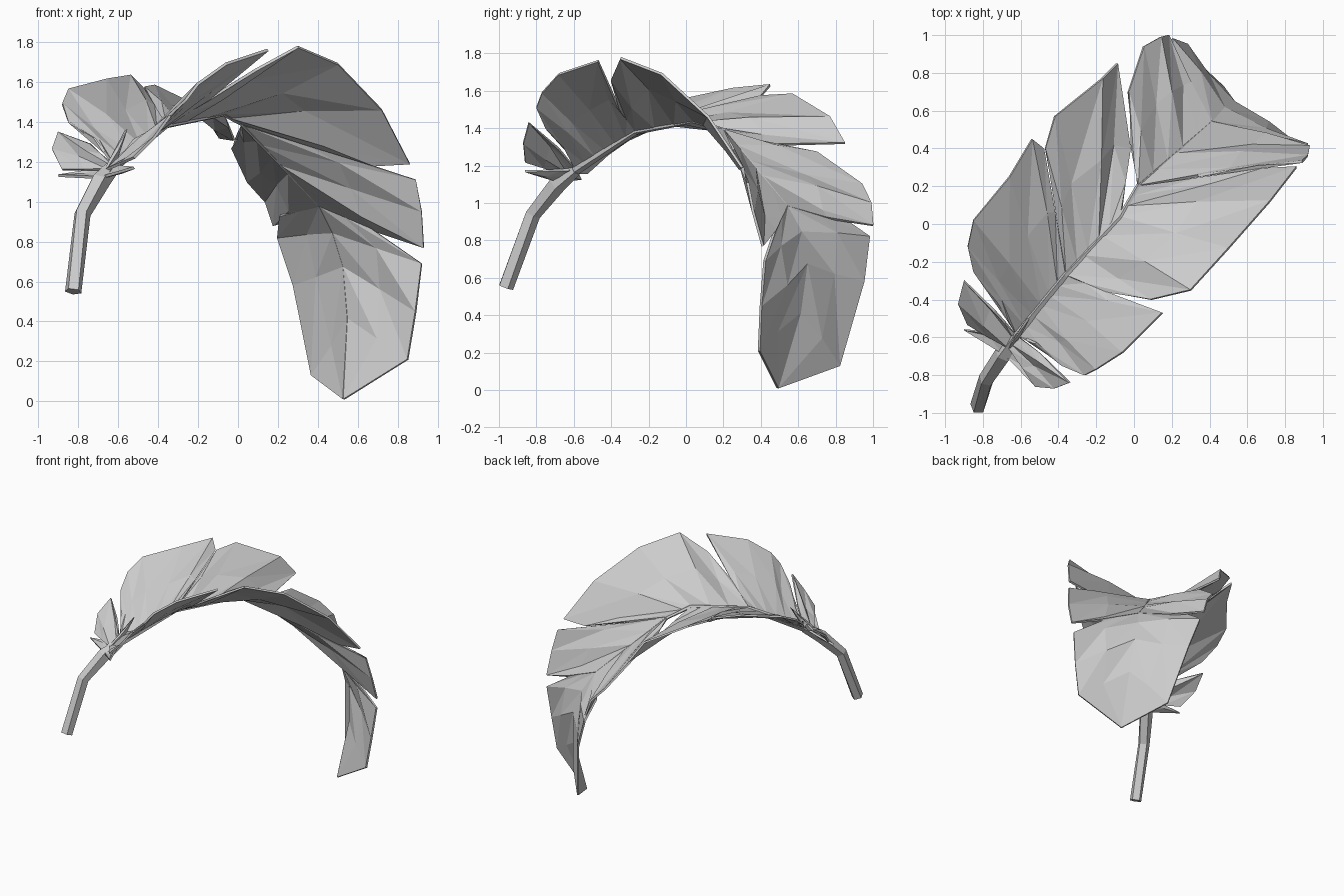
import bpy
import bmesh
import math
from mathutils import Vector

default_cube = bpy.data.objects.get("Cube")
if default_cube:
    bpy.data.objects.remove(default_cube, do_unlink=True)

# One plain grey covers the whole leaf
grey = bpy.data.materials.new("leaf grey")
grey.use_nodes = True
grey.diffuse_color = (0.6, 0.6, 0.6, 1)
grey.node_tree.nodes["Principled BSDF"].inputs["Base Color"].default_value = grey.diffuse_color


def add_object(name, bm):
    """Turn a bmesh into a flat shaded object."""
    bmesh.ops.remove_doubles(bm, verts=bm.verts, dist=0.001)
    bmesh.ops.recalc_face_normals(bm, faces=bm.faces)
    mesh = bpy.data.meshes.new(name)
    bm.to_mesh(mesh)
    bm.free()
    mesh.materials.append(grey)
    obj = bpy.data.objects.new(name, mesh)
    bpy.context.collection.objects.link(obj)
    return obj


def along_path(path, t):
    """Point at fraction t of a path, counted by its segments."""
    place = t * (len(path) - 1)
    i = min(int(place), len(path) - 2)
    return Vector(path[i]).lerp(Vector(path[i + 1]), place - i)


def add_lobe(name, root, rim, pucker=0.015):
    """Thin folded sheet from a stretch of midrib out to the rim points."""
    last = len(rim) - 1
    rim = [Vector(point) for point in rim]
    normal = (rim[0] - Vector(root[0])).cross(rim[last // 2] - Vector(root[0])).normalized()
    bm = bmesh.new()
    rows = []
    for i, outer in enumerate(rim):
        inner = along_path(root, i / last)
        middle = inner.lerp(outer, 0.5)
        if 0 < i < last:
            middle += normal * pucker * (-1) ** i
        rows.append([bm.verts.new(point) for point in (inner, middle, outer)])
    for row, following in zip(rows, rows[1:]):
        for k in range(2):
            a, b, c, d = row[k], row[k + 1], following[k + 1], following[k]
            for corners in ((a, b, c), (a, c, d)):
                p, q, r = (vert.co for vert in corners)
                if (q - p).cross(r - p).length > 1e-6:
                    bm.faces.new(corners)
    obj = add_object(name, bm)
    sheet = obj.modifiers.new("thickness", "SOLIDIFY")
    sheet.thickness = 0.014
    sheet.offset = 0
    return obj


def add_stalk(name, path, radii, sides=5):
    """Tapering many sided tube along a path."""
    points = [Vector(point) for point in path]
    bm = bmesh.new()
    rings = []
    for i, point in enumerate(points):
        along = points[min(i + 1, len(points) - 1)] - points[max(i - 1, 0)]
        turn = along.to_track_quat("Z", "Y")
        ring = []
        for k in range(sides):
            angle = math.tau * k / sides
            offset = Vector((math.cos(angle), math.sin(angle), 0)) * radii[i]
            ring.append(bm.verts.new(point + turn @ offset))
        rings.append(ring)
    for low, high in zip(rings, rings[1:]):
        for k in range(sides):
            n = (k + 1) % sides
            bm.faces.new((low[k], low[n], high[n], high[k]))
    bm.faces.new(rings[0])
    bm.faces.new(rings[-1])
    return add_object(name, bm)


# Points along the arching midrib
base = (-0.62, -0.59, 1.18)
rise = (-0.36, -0.27, 1.385)
crown = (-0.07, 0.04, 1.44)
bend = (0.02, 0.2, 1.39)
drop = (0.41, 0.54, 0.98)
fold = (0.5, 0.64, 0.8)
knee = (0.56, 0.65, 0.55)
tip = (0.53, 0.49, 0.01)

# Stem and midrib
add_stalk("stem", [(-0.825, -0.965, 0.55), (-0.78, -0.82, 0.94), (-0.69, -0.69, 1.1), base],
          [0.043, 0.043, 0.05, 0.035])
add_stalk("midrib", [base, rise, crown, bend, drop], [0.03, 0.02, 0.015, 0.012, 0.008])

# Lobes on the left-hand edge of the blade, from the base to the bend
collar = (-0.66, -0.66, 1.16)
add_lobe("rear_base_lobe", [collar, base],
         [(-0.88, -0.53, 1.16), (-0.93, -0.42, 1.26), (-0.9, -0.3, 1.345), (-0.74, -0.46, 1.29)])
add_lobe("rear_lower_lobe", [base, rise],
         [(-0.72, -0.43, 1.32), (-0.85, -0.25, 1.4), (-0.88, -0.12, 1.49), (-0.85, 0.02, 1.56),
          (-0.66, 0.25, 1.61), (-0.54, 0.45, 1.63), (-0.48, 0.4, 1.57)])
add_lobe("rear_middle_lobe", [rise, crown],
         [(-0.43, 0.2, 1.5), (-0.47, 0.4, 1.57), (-0.42, 0.57, 1.58), (-0.17, 0.77, 1.46),
          (-0.09, 0.85, 1.32), (-0.02, 0.4, 1.31)])
add_lobe("rear_upper_lobe", [bend, drop],
         [(-0.01, 0.4, 1.31), (-0.03, 0.7, 1.27), (0.05, 0.94, 1.1), (0.14, 0.99, 1.0),
          (0.18, 1.0, 0.88), (0.3, 0.75, 0.92)])

# Lobes on the right-hand edge of the blade
add_lobe("front_base_lobe", [collar, base],
         [(-0.52, -0.86, 1.22), (-0.42, -0.87, 1.32), (-0.34, -0.84, 1.43), (-0.5, -0.68, 1.29)])
add_lobe("front_lower_lobe", [base, rise],
         [(-0.52, -0.63, 1.31), (-0.38, -0.75, 1.4), (-0.26, -0.8, 1.51), (-0.2, -0.77, 1.59),
          (-0.06, -0.68, 1.69), (0.15, -0.47, 1.76), (-0.15, -0.36, 1.51)])
add_lobe("front_middle_lobe", [rise, crown, bend],
         [(-0.15, -0.36, 1.51), (0.09, -0.4, 1.66), (0.3, -0.35, 1.775), (0.5, -0.13, 1.69),
          (0.72, 0.12, 1.46), (0.86, 0.3, 1.19), (0.68, 0.29, 1.18)], pucker=0.02)
add_lobe("front_upper_lobe", [bend, drop],
         [(0.66, 0.31, 1.18), (0.89, 0.33, 1.11), (0.92, 0.36, 0.95), (0.93, 0.41, 0.77),
          (0.7, 0.48, 0.85)])

# Hanging end of the leaf, folded outwards along its middle
add_lobe("rear_tip_lobe", [drop, fold, knee, tip],
         [(0.21, 0.82, 0.93), (0.2, 0.98, 0.82), (0.28, 0.95, 0.58), (0.37, 0.82, 0.13), tip])
add_lobe("front_tip_lobe", [drop, fold, knee, tip],
         [(0.66, 0.48, 0.87), (0.92, 0.42, 0.69), (0.89, 0.4, 0.45), (0.85, 0.39, 0.21), tip])

# Pointed scales wrapping the top of the stem
scale_tips = {"left": (-0.9, -0.56, 1.13), "right": (-0.52, -0.86, 1.17), "upper": (-0.56, -0.5, 1.36)}
for side, end in scale_tips.items():
    near = Vector((-0.69, -0.69, 1.12))
    far = Vector(base)
    point = Vector(end)
    add_lobe(side + "_scale", [near, far], [near.lerp(point, 0.6), point, far.lerp(point, 0.6)])
